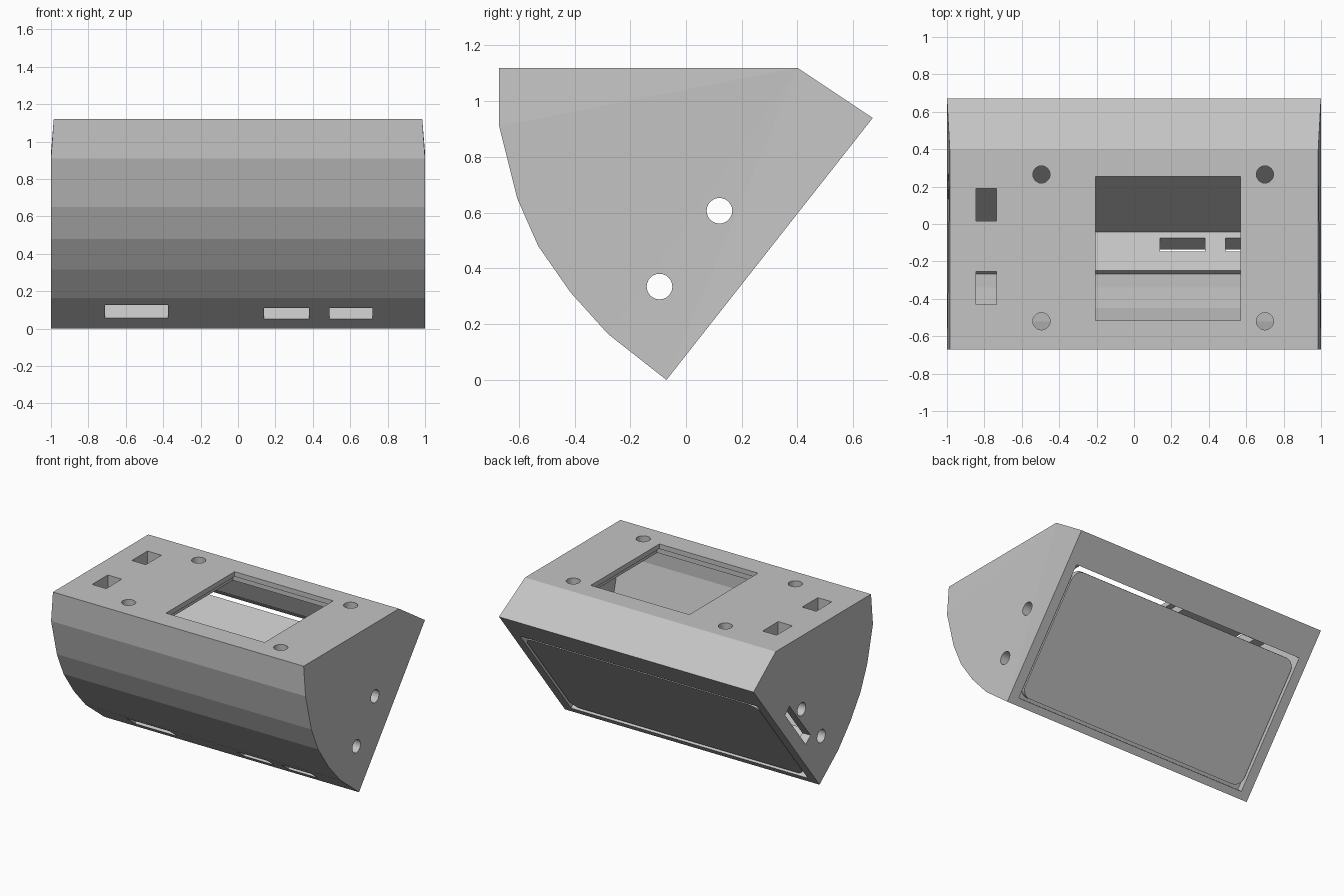
import bpy, bmesh, math
from mathutils import Vector

if "Cube" in bpy.data.objects:
    bpy.data.objects.remove(bpy.data.objects["Cube"])

grey = bpy.data.materials.new("light grey plastic")
grey.diffuse_color = (0.55, 0.55, 0.55, 1)
grey.use_nodes = True
grey.node_tree.nodes["Principled BSDF"].inputs["Base Color"].default_value = grey.diffuse_color

# Tilted frame of the sloping back: u runs up the slope, v runs into the body
U = Vector((0, 0.619, 0.786))
V = Vector((0, -0.786, 0.619))
BASE = Vector((0, -0.07, 0))


def tilt(x, u, v):
    return BASE + Vector((x, 0, 0)) + U * u + V * v


def extrude(name, ring, offset):
    """Solid made by sweeping a ring of points along an offset."""
    bm = bmesh.new()
    a = [bm.verts.new(p) for p in ring]
    b = [bm.verts.new(Vector(p) + Vector(offset)) for p in ring]
    bm.faces.new(a)
    bm.faces.new(b[::-1])
    n = len(a)
    for i in range(n):
        j = (i + 1) % n
        bm.faces.new((a[i], b[i], b[j], a[j]))
    bmesh.ops.recalc_face_normals(bm, faces=bm.faces)
    mesh = bpy.data.meshes.new(name)
    bm.to_mesh(mesh)
    bm.free()
    mesh.materials.append(grey)
    ob = bpy.data.objects.new(name, mesh)
    bpy.context.collection.objects.link(ob)
    return ob


def box(name, x0, x1, y0, y1, z0, z1):
    ring = [(x0, y0, z0), (x1, y0, z0), (x1, y1, z0), (x0, y1, z0)]
    return extrude(name, ring, (0, 0, z1 - z0))


def tilted_box(name, x0, x1, u0, u1, v0, v1):
    ring = [tilt(x0, u0, v0), tilt(x0, u1, v0), tilt(x0, u1, v1), tilt(x0, u0, v1)]
    return extrude(name, ring, (x1 - x0, 0, 0))


def circle(r, n=24):
    return [(r * math.cos(2 * math.pi * i / n), r * math.sin(2 * math.pi * i / n)) for i in range(n)]


# Outer housing: faceted belly, flat top, chamfer and sloping back
outline = [(-0.07, 0), (0.67, 0.94), (0.40, 1.12), (-0.67, 1.12), (-0.67, 0.91),
           (-0.605, 0.65), (-0.53, 0.48), (-0.415, 0.315), (-0.28, 0.165)]
housing = extrude("housing", [(-1, y, z) for y, z in outline], (2, 0, 0))
bm = bmesh.new()
bm.from_mesh(housing.data)
for v in bm.verts:                      # ends lean in slightly at the top
    if v.co.z > 1.1:
        v.co.x *= 0.985
bmesh.ops.triangulate(bm, faces=[f for f in bm.faces if len(f.verts) > 4])
bm.to_mesh(housing.data)
bm.free()

cutters = []

# Hollow inside, open at the sloping back
W = 0.93
cavity = [tilt(-W, 0.05, -0.05), tilt(-W, 0.98, -0.05), tilt(-W, 0.98, 0.12)]
cavity += [Vector((-W, y, z)) for y, z in [
    (0.37, 1.03), (-0.585, 1.03), (-0.585, 0.92), (-0.52, 0.68), (-0.45, 0.53), (-0.34, 0.37)]]
cavity += [tilt(-W, 0.07, 0.305), tilt(-W, 0.10, 0.305), tilt(-W, 0.10, 0.045), tilt(-W, 0.05, 0.045)]
cutters.append(extrude("cavity_cutter", cavity, (2 * W, 0, 0)))

# Large top window with a thin lip
cutters.append(box("window_cutter", -0.205, 0.57, -0.515, 0.255, 0.95, 1.2))
cutters.append(box("lip_cutter", -0.25, 0.615, -0.555, 0.30, 0.95, 1.085))

# Two rectangular switch openings in the top
for y0, y1 in ((0.015, 0.19), (-0.43, -0.255)):
    cutters.append(box("switch_cutter", -0.845, -0.735, y0, y1, 0.95, 1.2))

# Four screw holes in the top
for x in (-0.495, 0.70):
    for y in (0.265, -0.52):
        ring = [(x + a, y + b, 0.95) for a, b in circle(0.046)]
        cutters.append(extrude("screw_cutter", ring, (0, 0, 0.25)))

# Round holes through both ends
for y, z in ((0.12, 0.607), (-0.095, 0.335)):
    ring = [(-1.2, y + a, z + b) for a, b in circle(0.046)]
    cutters.append(extrude("end_hole_cutter", ring, (2.4, 0, 0)))

# Connector slots through the lower front edge
for x0, x1, v0, v1 in ((-0.71, -0.375, 0.09, 0.205), (0.14, 0.38, 0.085, 0.178), (0.49, 0.72, 0.085, 0.178)):
    cutters.append(tilted_box("port_cutter", x0, x1, -0.1, 0.2, v0, v1))

# Card slot in the left end
cutters.append(tilted_box("card_cutter", -1.1, -0.85, 0.36, 0.735, 0.095, 0.165))

for c in cutters:
    c.hide_render = True
    m = housing.modifiers.new("cut", 'BOOLEAN')
    m.operation = 'DIFFERENCE'
    m.solver = 'EXACT'
    m.object = c

# Bake the cuts and drop the cutters
bpy.context.view_layer.update()
deps = bpy.context.evaluated_depsgraph_get()
baked = bpy.data.meshes.new_from_object(housing.evaluated_get(deps))
housing.modifiers.clear()
housing.data = baked
for c in cutters:
    bpy.data.objects.remove(c)

# Screen plate with rounded corners set in the back opening
hx, u0, u1, r = 0.915, 0.07, 0.95, 0.07
ring = []
for k, (cx, cu) in enumerate([(hx - r, u1 - r), (-hx + r, u1 - r), (-hx + r, u0 + r), (hx - r, u0 + r)]):
    for i in range(7):
        a = math.pi / 2 * (k + i / 6)
        ring.append(tilt(cx + r * math.cos(a), cu + r * math.sin(a), 0.008))
extrude("screen_plate", ring, V * 0.035)
